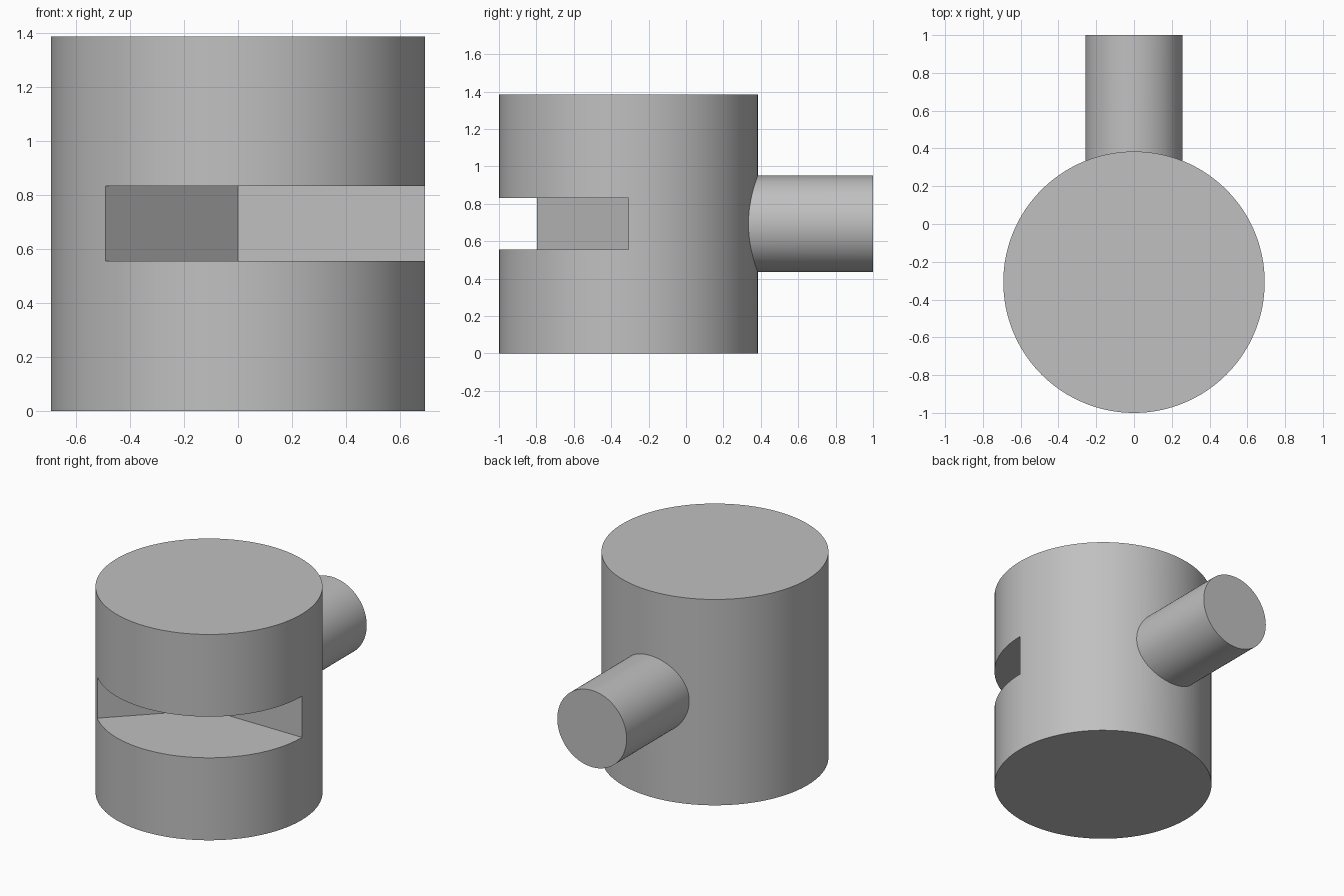
import bpy
import bmesh
from math import cos, sin, pi, radians
from mathutils import Matrix, Vector

if "Cube" in bpy.data.objects:
    bpy.data.objects.remove(bpy.data.objects["Cube"])

RADIUS = 0.692
HEIGHT = 1.385
CENTRE_Y = -0.308
ROD_RADIUS = 0.258
SLOT_BOTTOM, SLOT_TOP = 0.555, 0.832

grey = bpy.data.materials.new("plain grey")
grey.use_nodes = True
colour = (0.53, 0.53, 0.53, 1)
grey.diffuse_color = colour
grey.node_tree.nodes["Principled BSDF"].inputs["Base Color"].default_value = colour


def prism(name, outline, depth, matrix):
    """Extrude a flat outline along its local z, then place it."""
    bm = bmesh.new()
    base = bm.faces.new([bm.verts.new((x, y, 0)) for x, y in outline])
    grown = bmesh.ops.extrude_face_region(bm, geom=[base], use_keep_orig=True)
    top = [v for v in grown["geom"] if isinstance(v, bmesh.types.BMVert)]
    bmesh.ops.translate(bm, verts=top, vec=Vector((0, 0, depth)))
    bmesh.ops.recalc_face_normals(bm, faces=bm.faces)
    bm.transform(matrix)
    mesh = bpy.data.meshes.new(name)
    bm.to_mesh(mesh)
    bm.free()
    mesh.materials.append(grey)
    obj = bpy.data.objects.new(name, mesh)
    bpy.context.collection.objects.link(obj)
    return obj


def circle(radius, sides):
    return [(radius * cos(2 * pi * i / sides), radius * sin(2 * pi * i / sides))
            for i in range(sides)]


def combine(target, tool, operation):
    """Apply a boolean to the target and discard the tool."""
    tool.hide_render = True
    mod = target.modifiers.new(operation.lower(), "BOOLEAN")
    mod.operation = operation
    mod.solver = "EXACT"
    mod.object = tool
    bpy.context.view_layer.objects.active = target
    bpy.ops.object.modifier_apply(modifier=mod.name)
    bpy.data.objects.remove(tool)


# Upright drum
body = prism("slotted_drum_with_rod", circle(RADIUS, 128), HEIGHT,
             Matrix.Translation((0, CENTRE_Y, 0)))

# Wedge slot, from the drum axis out through the front and left
wedge = [(0, 0)] + [(2 * cos(radians(a)), 2 * sin(radians(a)))
                    for a in (225, 270, 315, 360)]
slot = prism("slot_cutter", wedge, SLOT_TOP - SLOT_BOTTOM,
             Matrix.Translation((0, CENTRE_Y, SLOT_BOTTOM)))
combine(body, slot, "DIFFERENCE")

# Round rod out of the back, rooted inside the drum
rod = prism("back_rod", circle(ROD_RADIUS, 96), 0.9,
            Matrix.Translation((0, 1, HEIGHT / 2)) @ Matrix.Rotation(pi / 2, 4, "X"))
combine(body, rod, "UNION")

# Smooth walls with crisp rims
bpy.ops.object.select_all(action="DESELECT")
body.select_set(True)
bpy.context.view_layer.objects.active = body
bpy.ops.object.shade_smooth_by_angle(angle=radians(30))
